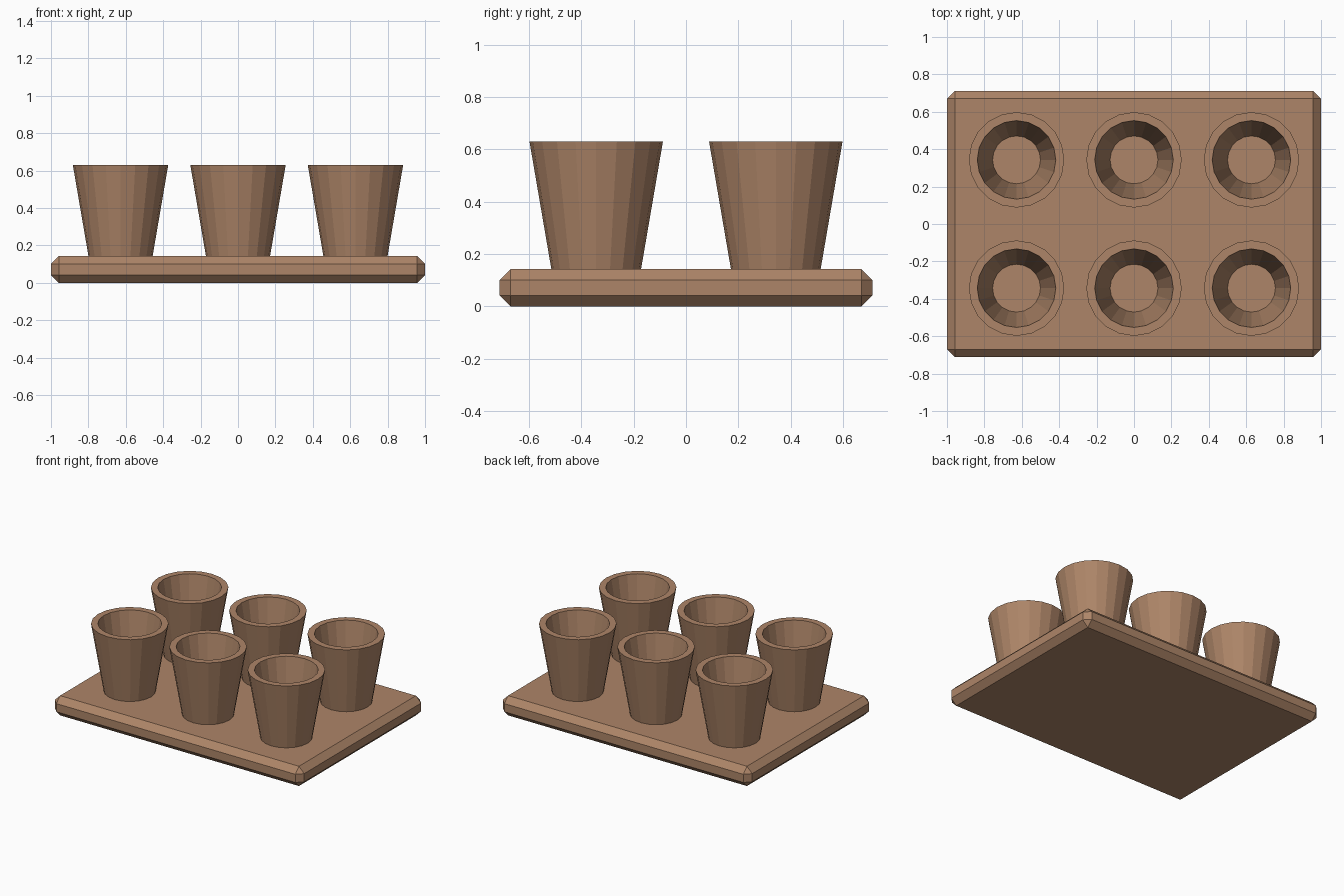
import bpy
import bmesh
from mathutils import Matrix

default = bpy.data.objects.get("Cube")
if default:
    bpy.data.objects.remove(default, do_unlink=True)

# Single clay brown colour
clay = bpy.data.materials.new("clay_brown")
clay.use_nodes = True
colour = (0.42, 0.235, 0.138, 1.0)
clay.diffuse_color = colour
clay.node_tree.nodes["Principled BSDF"].inputs["Base Color"].default_value = colour

PLATE_SIZE = (2.0, 1.424, 0.143)
CHAMFER = 0.042
SIDES = 20


def add_object(name, bm):
    bmesh.ops.recalc_face_normals(bm, faces=bm.faces)
    mesh = bpy.data.meshes.new(name)
    bm.to_mesh(mesh)
    bm.free()
    mesh.materials.append(clay)
    obj = bpy.data.objects.new(name, mesh)
    bpy.context.collection.objects.link(obj)
    return obj


# Tray: a flat slab with every edge chamfered
bm = bmesh.new()
bmesh.ops.create_cube(bm, size=1.0)
bmesh.ops.scale(bm, vec=PLATE_SIZE, verts=bm.verts)
bmesh.ops.translate(bm, vec=(0, 0, PLATE_SIZE[2] / 2), verts=bm.verts)
bmesh.ops.bevel(bm, geom=bm.edges[:], offset=CHAMFER, segments=1,
                profile=0.5, affect='EDGES')
add_object("tray", bm)


# Cup: tapered hollow pot, grown from its base ring as a stack of rings
def build_cup():
    bm = bmesh.new()
    profile = [(0.171, 0.14), (0.255, 0.63), (0.21, 0.63), (0.128, 0.147)]
    rings = []
    for radius, z in profile:
        ring = bmesh.ops.create_circle(bm, segments=SIDES, radius=radius,
                                       matrix=Matrix.Translation((0, 0, z)))
        rings.append(ring["verts"])
    for low, high in zip(rings, rings[1:]):
        for i in range(SIDES):
            j = (i + 1) % SIDES
            bm.faces.new((low[i], low[j], high[j], high[i]))
    # Underside and inner floor
    bm.faces.new(rings[0])
    bm.faces.new(rings[-1])
    return bm


# Two rows of three cups sharing one mesh
first = add_object("cup_1", build_cup())
spots = [(x, y) for y in (-0.343, 0.343) for x in (-0.628, 0, 0.628)]
first.location = (*spots[0], 0)
for number, (x, y) in enumerate(spots[1:], start=2):
    cup = bpy.data.objects.new(f"cup_{number}", first.data)
    cup.location = (x, y, 0)
    bpy.context.collection.objects.link(cup)
